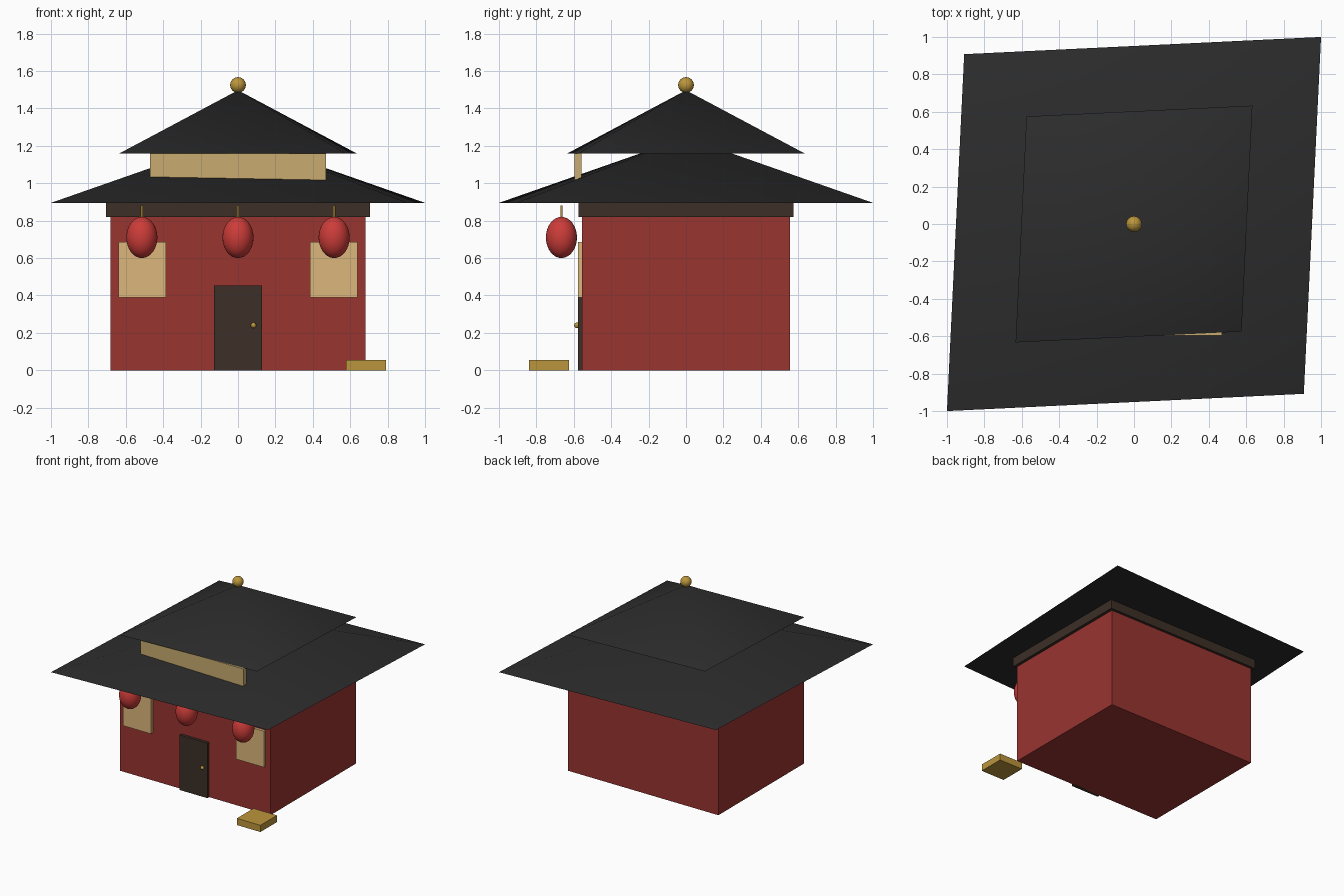
import bpy
import bmesh
from mathutils import Matrix

if "Cube" in bpy.data.objects:
    bpy.data.objects.remove(bpy.data.objects["Cube"])


def material(name, r, g, b):
    m = bpy.data.materials.new(name)
    m.diffuse_color = (r, g, b, 1)
    m.use_nodes = True
    m.node_tree.nodes["Principled BSDF"].inputs["Base Color"].default_value = m.diffuse_color
    return m


RED = material("wall_red", 0.32, 0.035, 0.03)
LANTERN = material("lantern_red", 0.6, 0.045, 0.04)
DARK = material("dark_wood", 0.045, 0.028, 0.02)
ROOF = material("roof_tile", 0.025, 0.025, 0.026)
CREAM = material("window_cream", 0.72, 0.47, 0.2)
SIGN = material("sign_tan", 0.58, 0.41, 0.16)
GOLD = material("gold", 0.5, 0.3, 0.045)


def finish(name, bm, mat, smooth=None):
    mesh = bpy.data.meshes.new(name)
    bm.to_mesh(mesh)
    bm.free()
    mesh.materials.append(mat)
    ob = bpy.data.objects.new(name, mesh)
    bpy.context.collection.objects.link(ob)
    if smooth:
        bpy.ops.object.select_all(action='DESELECT')
        ob.select_set(True)
        bpy.context.view_layer.objects.active = ob
        bpy.ops.object.shade_smooth_by_angle(angle=smooth)
    return ob


def box(name, x, y, z, mat):
    """Box from (min, max) ranges on each axis."""
    size = [b - a for a, b in (x, y, z)]
    mid = [(a + b) / 2 for a, b in (x, y, z)]
    bm = bmesh.new()
    bmesh.ops.create_cube(bm, size=1, matrix=Matrix.Translation(mid) @ Matrix.Diagonal((*size, 1)))
    return finish(name, bm, mat)


def ball(name, center, radii, mat, segments=32, rings=16):
    bm = bmesh.new()
    bmesh.ops.create_uvsphere(bm, u_segments=segments, v_segments=rings, radius=1,
                              matrix=Matrix.Translation(center) @ Matrix.Diagonal((*radii, 1)))
    return finish(name, bm, mat, 0.6)


def hip_roof(name, long, short, z0, z1):
    """Four-sided roof, slightly skewed: opposite corners at long and short reach."""
    bm = bmesh.new()
    base = [bm.verts.new((x, y, z0)) for x, y in
            ((-long, -long), (short, -short), (long, long), (-short, short))]
    apex = bm.verts.new((0, 0, z1))
    bm.faces.new(base[::-1])
    for i in range(4):
        bm.faces.new((base[i], base[(i + 1) % 4], apex))
    return finish(name, bm, ROOF, 1.05)


# Walls and the beam under the eaves
box("walls", (-0.683, 0.683), (-0.555, 0.555), (0, 0.83), RED)
box("eave_beam", (-0.707, 0.707), (-0.576, 0.576), (0.82, 0.9), DARK)

# Two stacked roofs and the finial
hip_roof("lower_roof", 1.0, 0.908, 0.895, 1.245)
hip_roof("upper_roof", 0.633, 0.575, 1.16, 1.497)
ball("finial", (0, 0, 1.525), (0.042,) * 3, GOLD)

# Plain board between the roofs
box("front_board", (-0.47, 0.47), (-0.597, -0.56), (1.0, 1.16), SIGN)

# Door and knob
box("door", (-0.127, 0.127), (-0.578, -0.545), (0, 0.452), DARK)
ball("door_knob", (0.083, -0.583, 0.24), (0.015,) * 3, GOLD, 16, 8)

# Windows
for side in (-1, 1):
    mid = side * 0.513
    box("window", (mid - 0.127, mid + 0.127), (-0.577, -0.545), (0.39, 0.687), CREAM)

# Hanging lanterns with cords
for x in (-0.514, 0, 0.514):
    ball("lantern", (x, -0.666, 0.71), (0.083, 0.083, 0.11), LANTERN)
    bm = bmesh.new()
    bmesh.ops.create_cone(bm, cap_ends=True, segments=12, radius1=0.006, radius2=0.006,
                          depth=0.07, matrix=Matrix.Translation((x, -0.666, 0.845)))
    finish("lantern_cord", bm, GOLD, 0.6)

# Low block on the ground by the front corner
box("ground_block", (0.578, 0.792), (-0.84, -0.625), (0, 0.055), GOLD)
